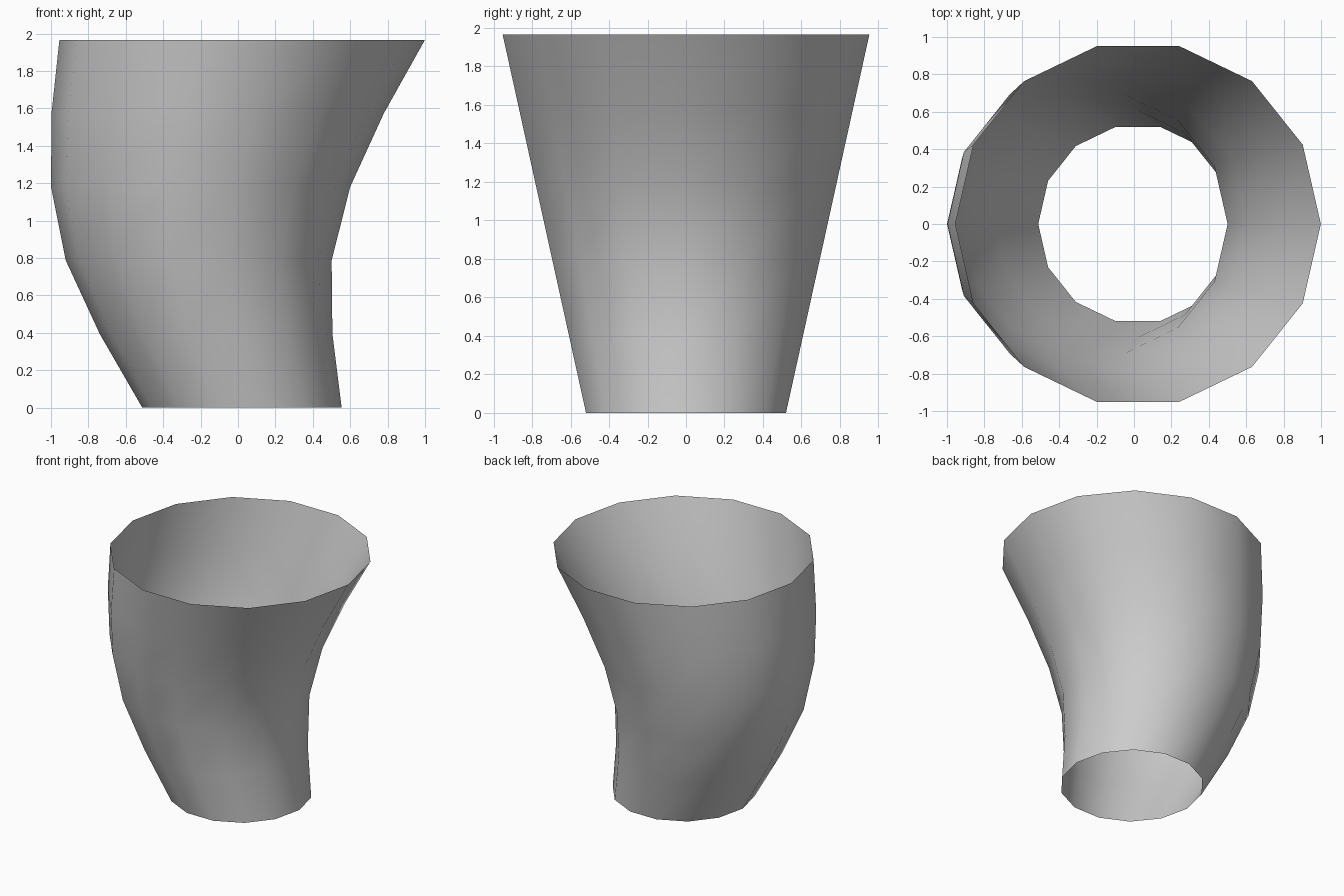
import bpy
import bmesh
from math import cos, sin, tau

cube = bpy.data.objects.get("Cube")
if cube:
    bpy.data.objects.remove(cube, do_unlink=True)

SIDES = 14
HEIGHT = 1.965
BOTTOM_RADIUS, TOP_RADIUS = 0.533, 0.977
CENTRES = [0.021, -0.117, -0.21, -0.2, -0.109, 0.022]  # sideways bend of each ring

# Plain grey material
grey = bpy.data.materials.new("light grey")
grey.use_nodes = True
colour = (0.6, 0.6, 0.6, 1)
grey.diffuse_color = colour
grey.node_tree.nodes["Principled BSDF"].inputs["Base Color"].default_value = colour

# Open, widening tube built ring by ring
bm = bmesh.new()
rings = []
for i, centre in enumerate(CENTRES):
    t = i / (len(CENTRES) - 1)
    radius = BOTTOM_RADIUS + (TOP_RADIUS - BOTTOM_RADIUS) * t
    rings.append([bm.verts.new((centre + radius * cos(tau * k / SIDES),
                                radius * sin(tau * k / SIDES),
                                HEIGHT * t)) for k in range(SIDES)])
for low, high in zip(rings, rings[1:]):
    for k in range(SIDES):
        n = (k + 1) % SIDES
        bm.faces.new((low[k], low[n], high[n], high[k])).smooth = True

mesh = bpy.data.meshes.new("curved_tube")
bm.to_mesh(mesh)
bm.free()
mesh.materials.append(grey)
tube = bpy.data.objects.new("curved_tube", mesh)
bpy.context.collection.objects.link(tube)
